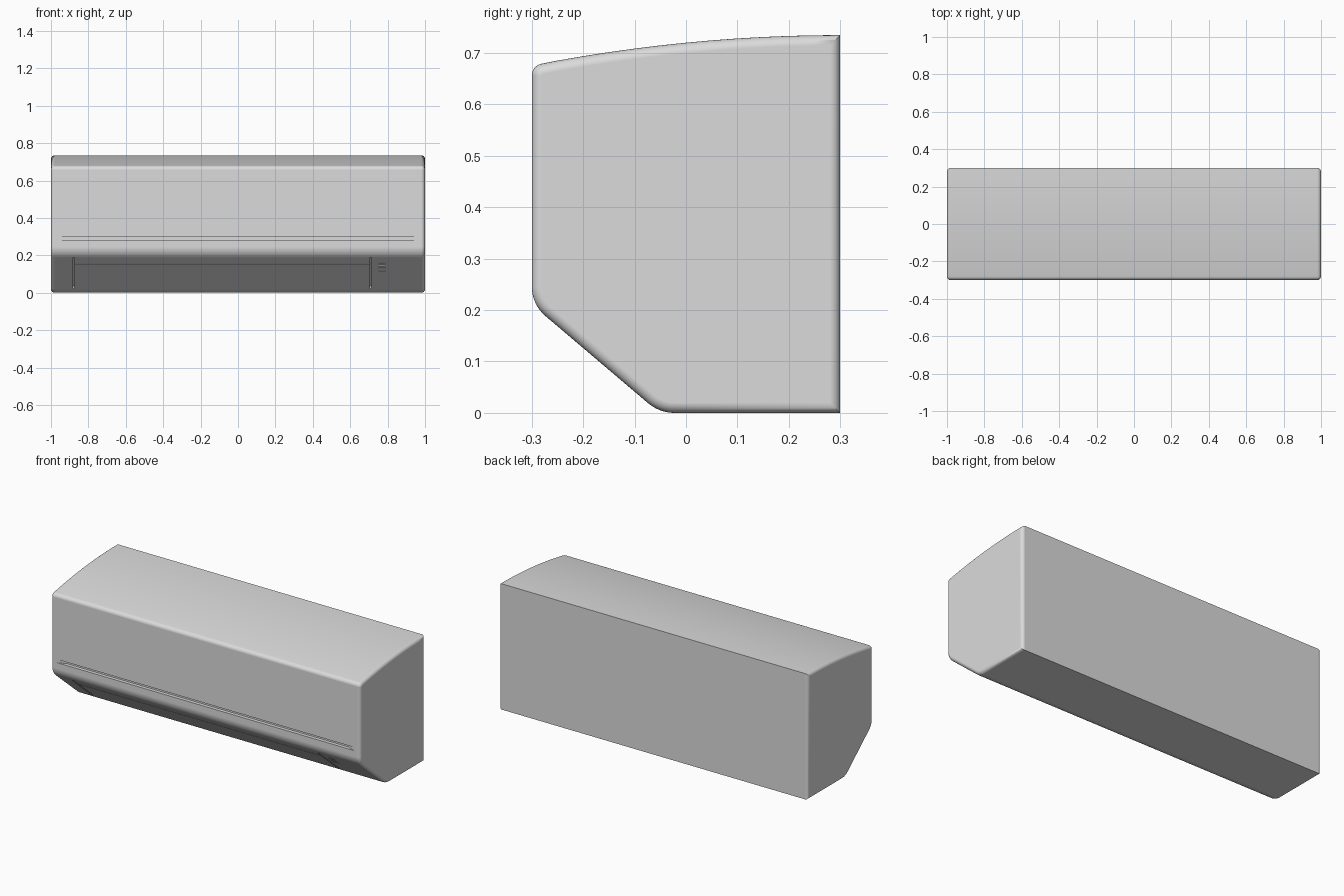
import bpy, bmesh, math
from mathutils import Vector, Matrix

if "Cube" in bpy.data.objects:
    bpy.data.objects.remove(bpy.data.objects["Cube"])

grey = bpy.data.materials.new("light_grey_plastic")
grey.diffuse_color = (0.71, 0.71, 0.71, 1)
grey.use_nodes = True
grey.node_tree.nodes["Principled BSDF"].inputs["Base Color"].default_value = grey.diffuse_color

EDGE = 0.02                       # rounding of the end panels
SLOPE = math.atan2(0.17, 0.2)     # tilt of the outlet face


def fillet(prev, corner, nxt, r, n=8):
    """Points of an arc that rounds one profile corner."""
    p, c, q = Vector(prev), Vector(corner), Vector(nxt)
    a, b = (p - c).normalized(), (q - c).normalized()
    half = a.angle(b) / 2
    centre = c + (a + b).normalized() * r / math.sin(half)
    s = c + a * r / math.tan(half) - centre
    e = c + b * r / math.tan(half) - centre
    turn = math.pi - 2 * half
    return [centre + (s * math.sin(turn * (1 - i / n)) + e * math.sin(turn * i / n)) / math.sin(turn)
            for i in range(n + 1)]


def inset(pts, d):
    """Offset a closed counter-clockwise outline inwards."""
    out = []
    for i, p in enumerate(pts):
        a, b = (p - pts[i - 1]).normalized(), (pts[(i + 1) % len(pts)] - p).normalized()
        na, nb = Vector((-a.y, a.x)), Vector((-b.y, b.x))
        out.append(p + (na + nb) * d / (1 + na.dot(nb)))
    return out


# Side profile (y, z), counter-clockwise from the lower back corner
top = [Vector((0.3 - 0.05 * i, 0.735 - 0.059 * (i / 12) ** 2)) for i in range(12)]
low, mid, high = (-0.0515, 0.0), (-0.3, 0.211), (-0.3, 0.6755)
outline = [Vector((0.3, 0.0))] + top
outline += fillet(top[-1], high, mid, 0.023)
outline += fillet(high, mid, low, 0.075)
outline += fillet(mid, low, (0.3, 0.0), 0.08)

# Casing: the profile swept along x with rounded ends
bm = bmesh.new()
steps = [math.pi / 2 * i / 6 for i in range(7)]
stations = [(1 - EDGE + EDGE * math.sin(t), EDGE * (1 - math.cos(t))) for t in steps]
stations = [(-x, d) for x, d in reversed(stations)] + stations
rings = [[bm.verts.new((x, p.x, p.y)) for p in inset(outline, d)] for x, d in stations]
n = len(outline)
for r0, r1 in zip(rings, rings[1:]):
    for i in range(n):
        bm.faces.new((r0[i], r0[(i + 1) % n], r1[(i + 1) % n], r1[i]))
bm.faces.new(rings[0])
bm.faces.new(rings[-1])
bmesh.ops.recalc_face_normals(bm, faces=bm.faces)
mesh = bpy.data.meshes.new("casing")
bm.to_mesh(mesh)
bm.free()
casing = bpy.data.objects.new("casing", mesh)
mesh.materials.append(grey)
bpy.context.collection.objects.link(casing)


def cut(name, bm):
    """Carve a hidden cutter out of the casing."""
    bmesh.ops.recalc_face_normals(bm, faces=bm.faces)
    me = bpy.data.meshes.new(name)
    bm.to_mesh(me)
    bm.free()
    me.materials.append(grey)
    ob = bpy.data.objects.new(name, me)
    bpy.context.collection.objects.link(ob)
    ob.hide_render = True
    ob.hide_viewport = True
    ob.display_type = 'WIRE'
    mod = casing.modifiers.new(name, 'BOOLEAN')
    mod.operation, mod.solver, mod.object = 'DIFFERENCE', 'EXACT', ob


def slope_cut(name, x0, x1, z0, z1, depth):
    """Rectangular groove in the sloping outlet face."""
    z = (z0 + z1) / 2
    at = Matrix.Translation(((x0 + x1) / 2, -0.3 + (0.211 - z) / 0.85, z))
    size = Matrix.Diagonal((x1 - x0, (z1 - z0) / math.sin(SLOPE), 2 * depth, 1))
    bm = bmesh.new()
    bmesh.ops.create_cube(bm, size=1, matrix=at @ Matrix.Rotation(-SLOPE, 4, 'X') @ size)
    cut(name, bm)


# Long front groove with ramped ends
bm = bmesh.new()
plan = [(-0.965, -0.31), (-0.96, -0.3), (-0.91, -0.28), (0.91, -0.28), (0.96, -0.3), (0.965, -0.31)]
lo = [bm.verts.new((x, y, 0.28)) for x, y in plan]
hi = [bm.verts.new((x, y, 0.299)) for x, y in plan]
bm.faces.new(lo)
bm.faces.new(hi)
for i in range(6):
    j = (i + 1) % 6
    bm.faces.new((lo[i], lo[j], hi[j], hi[i]))
cut("front_groove_cutter", bm)

# Gaps around the air flap, and the small indicator slots
slope_cut("flap_top_gap_cutter", -0.875, 0.708, 0.153, 0.156, 0.004)
slope_cut("flap_left_gap_cutter", -0.882, -0.873, 0.022, 0.188, 0.02)
slope_cut("flap_right_gap_cutter", 0.705, 0.713, 0.022, 0.188, 0.02)
for i in range(4):
    z = 0.115 + 0.0145 * i
    slope_cut("indicator_slot_cutter", 0.75, 0.788, z, z + 0.004, 0.006)

# Smooth shading with crisp groove edges
bpy.context.view_layer.objects.active = casing
casing.select_set(True)
for mod in list(casing.modifiers):
    bpy.ops.object.modifier_apply(modifier=mod.name)
bpy.ops.object.shade_smooth_by_angle(angle=math.radians(35))
weighted = casing.modifiers.new("even_shading", 'WEIGHTED_NORMAL')
weighted.keep_sharp = True
